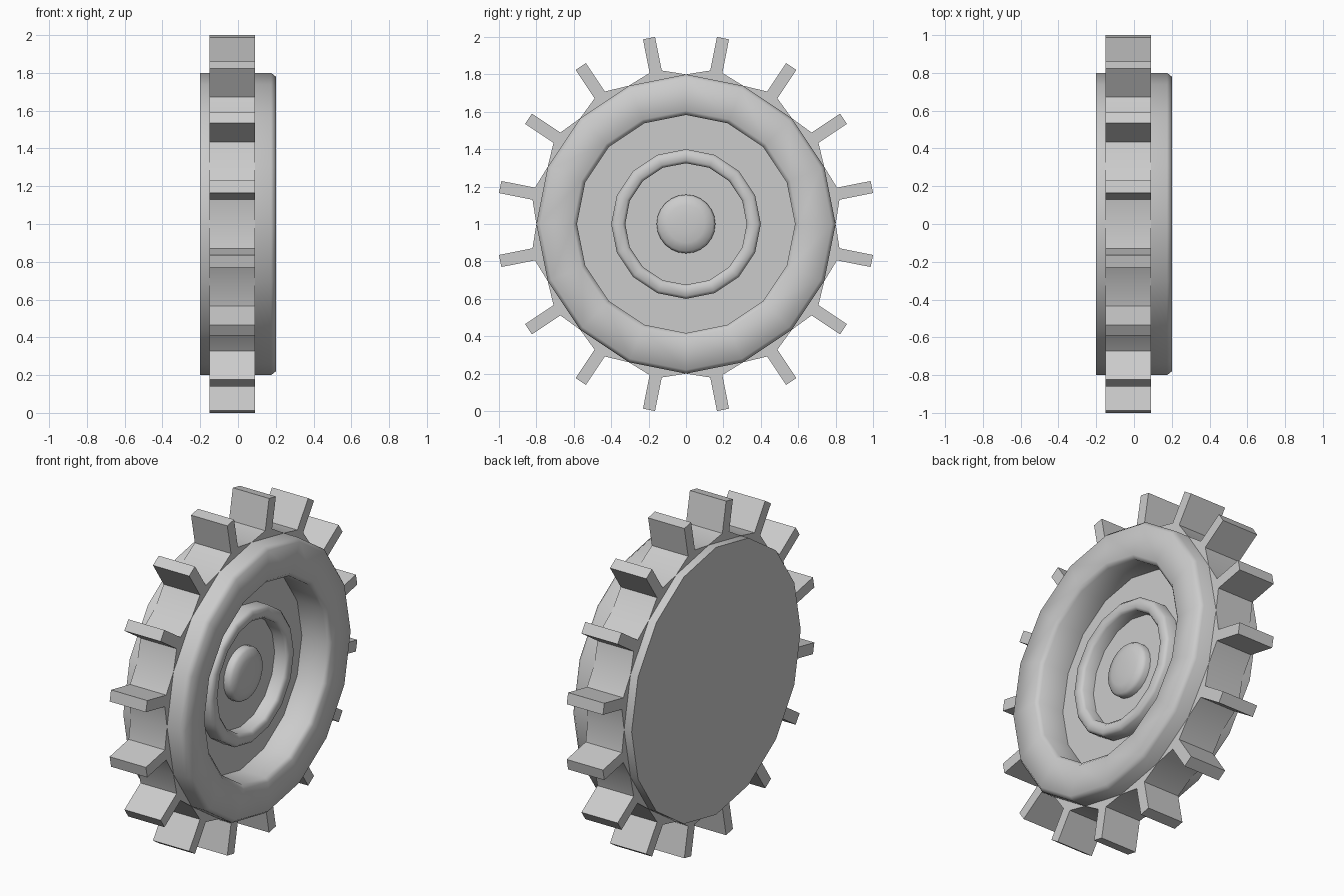
import bpy, bmesh, math

if "Cube" in bpy.data.objects:
    bpy.data.objects.remove(bpy.data.objects["Cube"])

N = 16
STEP = 2 * math.pi / N


def finish(name, bm, angle):
    bmesh.ops.recalc_face_normals(bm, faces=bm.faces)
    me = bpy.data.meshes.new(name)
    bm.to_mesh(me)
    bm.free()
    ob = bpy.data.objects.new(name, me)
    bpy.context.collection.objects.link(ob)
    ob.location.z = 1
    bpy.ops.object.select_all(action='DESELECT')
    ob.select_set(True)
    bpy.context.view_layer.objects.active = ob
    bpy.ops.object.shade_smooth_by_angle(angle=math.radians(angle))
    return ob


def lathe(name, profile, sides, closed=False, angle=50):
    """Spin (x, radius) points round the x axis; open ends are capped."""
    bm = bmesh.new()
    rings = []
    for x, r in profile:
        rings.append([bm.verts.new((x, r * math.sin(2 * math.pi * i / sides),
                                    r * math.cos(2 * math.pi * i / sides)))
                      for i in range(sides)])
    pairs = list(zip(rings, rings[1:]))
    if closed:
        pairs.append((rings[-1], rings[0]))
    for a, b in pairs:
        for i in range(sides):
            j = (i + 1) % sides
            bm.faces.new((a[i], a[j], b[j], b[i]))
    if not closed:
        bm.faces.new(rings[0])
        bm.faces.new(rings[-1])
    return finish(name, bm, angle)


# Wheel body with flat back, rounded rim and recessed disc
lathe("wheel_body", [(-0.2, 0.8), (0.175, 0.8), (0.2, 0.78),
                     (0.2, 0.605), (0.18, 0.583), (0.015, 0.583)], N, angle=60)

# Raised ring on the disc
lathe("inner_ring", [(0.0, 0.4), (0.085, 0.4), (0.1, 0.385),
                     (0.1, 0.34), (0.085, 0.325), (0.0, 0.325)], N, True, 60)

# Domed hub cap
lathe("hub_cap", [(0.0, 0.157), (0.045, 0.157), (0.062, 0.145),
                  (0.075, 0.10), (0.08, 0.05), (0.081, 0.015)], 24, angle=60)

# Toothed band: valley point, then the four corners of each tooth
bm = bmesh.new()
outline = []
for k in range(N):
    outline.append((0.8, 0, k * STEP, False))
    for along, across in ((0.83, -0.033), (1.013, -0.033),
                          (1.013, 0.033), (0.83, 0.033)):
        outline.append((along, across, (k + 0.5) * STEP, along < 1))


def place(x, along, across, a):
    return bm.verts.new((x, along * math.sin(a) + across * math.cos(a),
                         along * math.cos(a) - across * math.sin(a)))


X0, X1 = -0.15, 0.09
outer = [[place(x, *p[:3]) for p in outline] for x in (X0, X1)]
inner = [[place(x, 0.7, p[1], p[2]) for p in outline] for x in (X0, X1)]
M = len(outline)
for i in range(M):
    j = (i + 1) % M
    bm.faces.new((outer[0][i], outer[0][j], outer[1][j], outer[1][i]))
for k in range(N):
    v, a, b, c, d = range(5 * k, 5 * k + 5)
    w = (5 * k + 5) % M
    for s in (0, 1):
        bm.faces.new([outer[s][i] for i in (a, b, c, d)])
        for p, q in ((v, a), (a, d), (d, w)):
            bm.faces.new((outer[s][p], outer[s][q], inner[s][q], inner[s][p]))
    for p, q in ((v, a), (a, d), (d, w)):
        bm.faces.new((inner[0][p], inner[0][q], inner[1][q], inner[1][p]))
bmesh.ops.delete(bm, geom=[v for v in bm.verts if not v.link_faces], context='VERTS')
finish("toothed_band", bm, 30)
